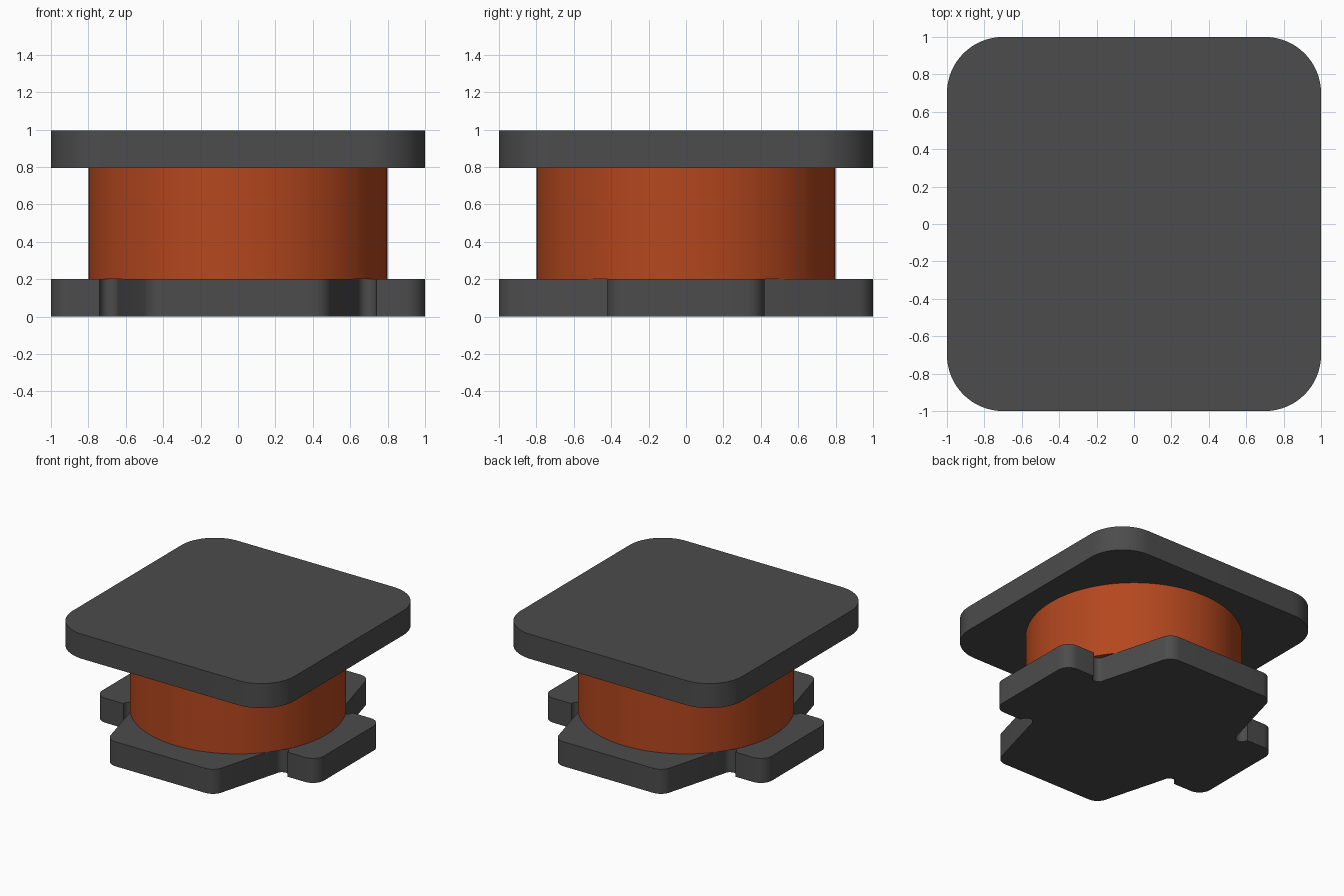
import bpy
import bmesh
from math import cos, sin, pi, radians
from mathutils import Vector

cube = bpy.data.objects.get("Cube")
if cube:
    bpy.data.objects.remove(cube, do_unlink=True)


def material(name, rgb):
    mat = bpy.data.materials.new(name)
    mat.use_nodes = True
    mat.diffuse_color = (*rgb, 1)
    mat.node_tree.nodes["Principled BSDF"].inputs["Base Color"].default_value = (*rgb, 1)
    return mat


ferrite = material("dark grey ferrite", (0.072, 0.072, 0.072))
copper = material("copper wire", (0.456, 0.063, 0.013))


def fillet(before, corner, after, radius, steps=10):
    """Points of an arc rounding one convex corner."""
    p, a, b = Vector(corner), Vector(before), Vector(after)
    da, db = (a - p).normalized(), (b - p).normalized()
    half = da.angle(db) / 2
    centre = p + (da + db).normalized() * (radius / sin(half))
    tangent = radius / sin(half) * cos(half)
    start = (p + da * tangent - centre).normalized()
    end = (p + db * tangent - centre).normalized()
    return [centre + start.slerp(end, i / steps) * radius for i in range(steps + 1)]


def four_way(quarter):
    """Repeat a +x +y quarter outline around all four quadrants."""
    outline = []
    for sx, sy in ((1, 1), (-1, 1), (-1, -1), (1, -1)):
        pts = [Vector((p[0] * sx, p[1] * sy)) for p in quarter]
        outline += pts if sx * sy > 0 else pts[::-1]
    return outline


def prism(name, outline, bottom, top, mat):
    """Extrude a flat outline upward into a solid part."""
    bm = bmesh.new()
    base = bm.faces.new([bm.verts.new((p[0], p[1], bottom)) for p in outline])
    walls = bmesh.ops.extrude_face_region(bm, geom=[base], use_keep_orig=True)
    raised = [v for v in walls["geom"] if isinstance(v, bmesh.types.BMVert)]
    bmesh.ops.translate(bm, verts=raised, vec=(0, 0, top - bottom))
    bmesh.ops.recalc_face_normals(bm, faces=bm.faces)
    mesh = bpy.data.meshes.new(name)
    bm.to_mesh(mesh)
    bm.free()
    mesh.materials.append(mat)
    obj = bpy.data.objects.new(name, mesh)
    bpy.context.collection.objects.link(obj)
    bpy.ops.object.select_all(action="DESELECT")
    obj.select_set(True)
    bpy.context.view_layer.objects.active = obj
    bpy.ops.object.shade_smooth_by_angle(angle=radians(30))


# Base flange: side ear, round wire notch, then a slanted edge to the end corner
notch = [(0.69 + 0.05 * cos(t), 0.42 + 0.05 * sin(t))
         for t in [-pi * i / 12 for i in range(13)]]
quarter = fillet((1, 0), (1, 0.42), notch[0], 0.1)
quarter += notch
quarter += fillet(notch[-1], (0.48, 1), (0, 1), 0.1)
prism("base_flange", four_way(quarter), 0, 0.2, ferrite)

# Wound coil between the flanges
ring = [(0.8 * cos(2 * pi * i / 96), 0.8 * sin(2 * pi * i / 96)) for i in range(96)]
prism("coil_winding", ring, 0.2, 0.795, copper)

# Rounded square top flange
corner = fillet((1, 0), (1, 1), (0, 1), 0.3, steps=16)
prism("top_flange", four_way(corner), 0.795, 0.995, ferrite)
